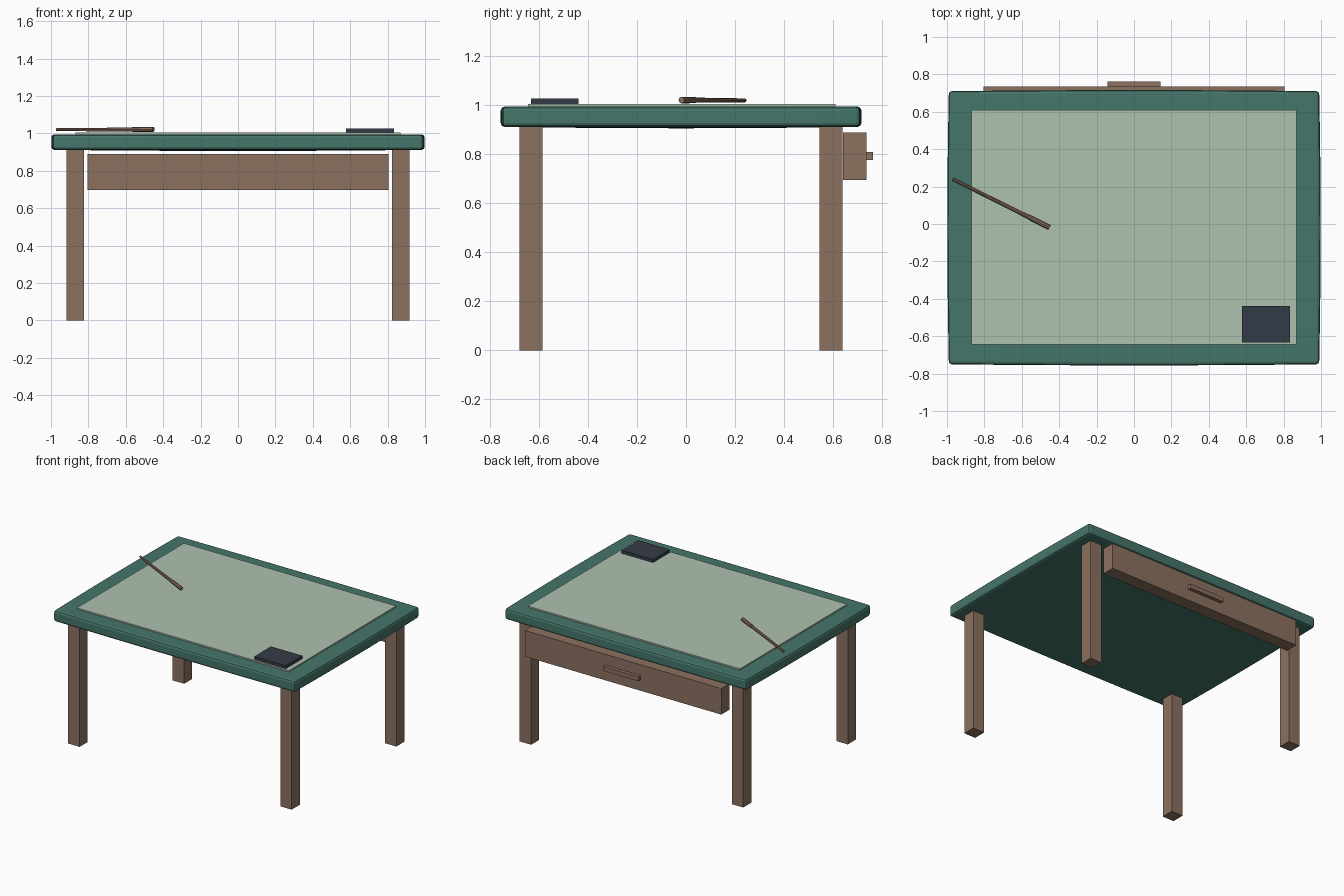
import bpy
import bmesh
from mathutils import Vector

cube = bpy.data.objects.get("Cube")
if cube:
    bpy.data.objects.remove(cube, do_unlink=True)


def material(name, rgb):
    m = bpy.data.materials.new(name)
    m.use_nodes = True
    m.diffuse_color = (*rgb, 1)
    m.node_tree.nodes["Principled BSDF"].inputs["Base Color"].default_value = (*rgb, 1)
    return m


wood = material("brown wood", (0.26, 0.165, 0.115))
green = material("dark green", (0.06, 0.18, 0.145))
pale = material("pale green", (0.42, 0.535, 0.43))
slate = material("dark slate", (0.034, 0.043, 0.063))


def finish(bm, name, mat):
    mesh = bpy.data.meshes.new(name)
    bm.to_mesh(mesh)
    bm.free()
    mesh.materials.append(mat)
    obj = bpy.data.objects.new(name, mesh)
    bpy.context.collection.objects.link(obj)
    return obj


def box_mesh(lo, hi):
    lo, hi = Vector(lo), Vector(hi)
    bm = bmesh.new()
    bmesh.ops.create_cube(bm, size=1)
    bmesh.ops.scale(bm, vec=hi - lo, verts=bm.verts)
    bmesh.ops.translate(bm, vec=(lo + hi) / 2, verts=bm.verts)
    return bm


def box(name, lo, hi, mat):
    return finish(box_mesh(lo, hi), name, mat)


def rod(name, start, end, r1, r2, mat):
    start, end = Vector(start), Vector(end)
    axis = end - start
    bm = bmesh.new()
    bmesh.ops.create_cone(bm, cap_ends=True, segments=8, radius1=r1,
                          radius2=r2, depth=axis.length)
    bmesh.ops.rotate(bm, matrix=axis.to_track_quat("Z", "Y").to_matrix(), verts=bm.verts)
    bmesh.ops.translate(bm, vec=(start + end) / 2, verts=bm.verts)
    return finish(bm, name, mat)


# Table top: bevelled slab whose sides bow outwards slightly
bm = box_mesh((-0.99, -0.75, 0.912), (0.99, 0.71, 0.994))
bmesh.ops.bevel(bm, geom=bm.edges[:], offset=0.016, segments=2,
                profile=0.5, affect="EDGES")
long_edges = [e for e in bm.edges if e.calc_length() > 0.5]
bmesh.ops.subdivide_edges(bm, edges=long_edges, cuts=7, use_grid_fill=True)
for v in bm.verts:
    u, w = v.co.x / 0.99, (v.co.y + 0.02) / 0.73
    v.co.x += 0.008 * u * max(0, 1 - w * w)
    v.co.y += 0.006 * w * max(0, 1 - u * u)
    v.co.z += (0.005 if v.co.z > 0.953 else -0.006) * max(0, 1 - max(u * u, w * w))
finish(bm, "table_top", green)

# Drawing mat
box("drawing_mat", (-0.87, -0.645, 0.985), (0.87, 0.61, 1.005), pale)

# Legs
for side, x in (("left", 0.87), ("right", -0.87)):
    for end, y in (("front", -0.633), ("back", 0.592)):
        box(f"{end}_{side}_leg", (x - 0.047, y - 0.047, 0),
            (x + 0.047, y + 0.047, 0.92), wood)

# Drawer and pull on the back side
box("drawer", (-0.805, 0.64, 0.696), (0.805, 0.736, 0.889), wood)
box("drawer_pull", (-0.143, 0.73, 0.777), (0.143, 0.763, 0.809), wood)

# Eraser block and pointer resting on the mat
box("eraser", (0.577, -0.633, 1.005), (0.835, -0.438, 1.027), slate)
rod("pointer", (-0.455, -0.017, 1.021), (-0.97, 0.24, 1.02), 0.011, 0.008, wood)
rod("pointer_grip", (-0.452, -0.0185, 1.021), (-0.565, 0.038, 1.021), 0.0135, 0.0125, wood)
